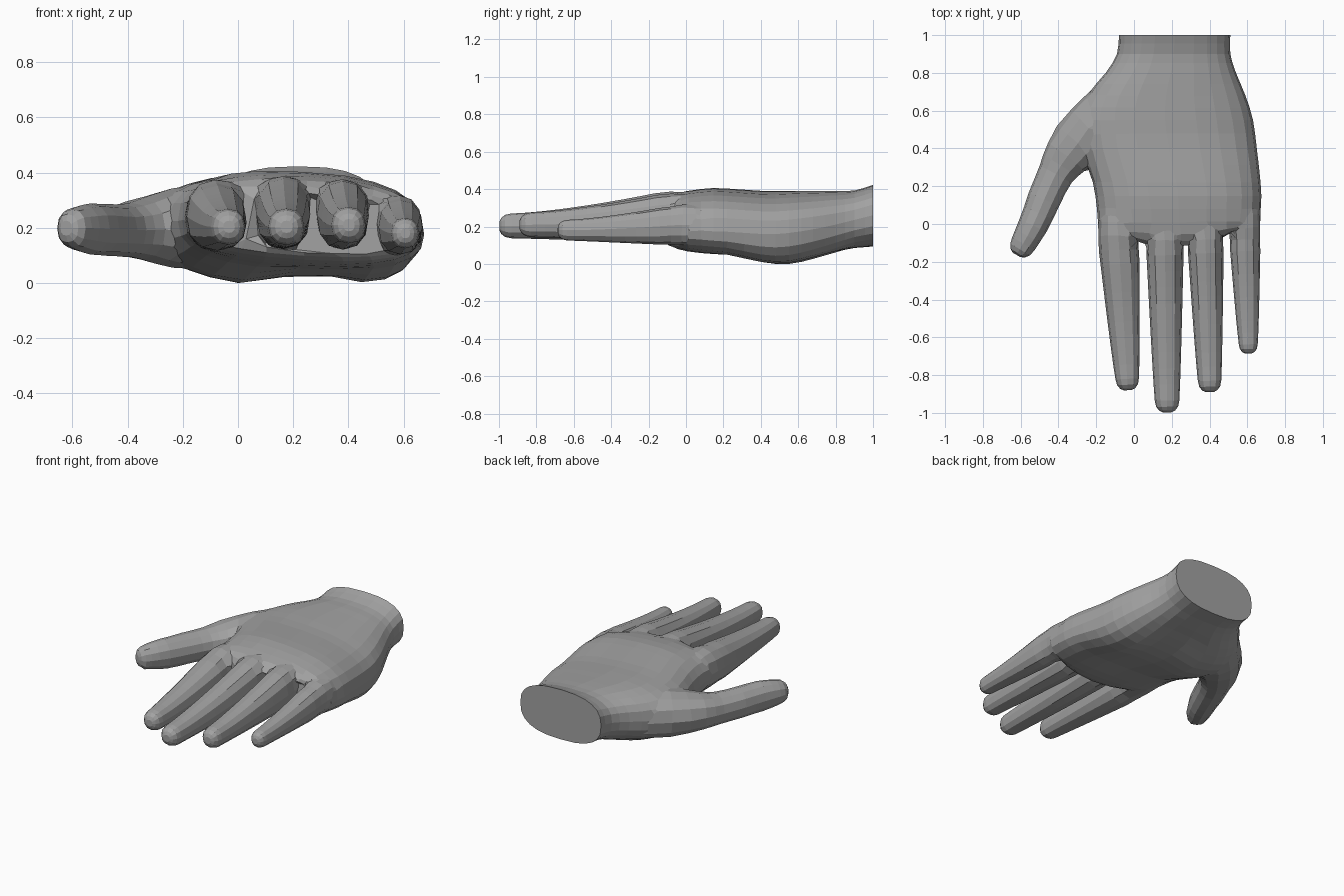
import bpy, bmesh, math
from mathutils import Vector

if "Cube" in bpy.data.objects:
    bpy.data.objects.remove(bpy.data.objects["Cube"])

skin = bpy.data.materials.new("grey skin")
skin.diffuse_color = (0.36, 0.36, 0.36, 1)
skin.use_nodes = True
skin.node_tree.nodes["Principled BSDF"].inputs["Base Color"].default_value = skin.diffuse_color


def resample(rows, steps):
    """Catmull-Rom interpolation through rows of numbers."""
    out = []
    for i in range(len(rows) - 1):
        a, b, c, d = (rows[max(i - 1, 0)], rows[i], rows[i + 1], rows[min(i + 2, len(rows) - 1)])
        for s in range(steps):
            t = s / steps
            out.append([q + 0.5 * t * (r - p + t * (2 * p - 5 * q + 4 * r - e + t * (3 * (q - r) + e - p)))
                        for p, q, r, e in zip(a, b, c, d)])
    return out + [list(rows[-1])]


def unit_section(sides, power):
    """Rounded-box outline inside the unit square."""
    pts = []
    for k in range(sides):
        a = 2 * math.pi * k / sides
        c, s = round(math.cos(a), 6), round(math.sin(a), 6)
        pts.append((math.copysign(abs(c) ** (2 / power), c), math.copysign(abs(s) ** (2 / power), s)))
    return pts


def loft(name, rings):
    """Skin a closed tube over equal-sized rings."""
    bm = bmesh.new()
    loops = [[bm.verts.new(p) for p in ring] for ring in rings]
    n = len(loops[0])
    for a, b in zip(loops, loops[1:]):
        for k in range(n):
            bm.faces.new((a[k], a[(k + 1) % n], b[(k + 1) % n], b[k]))
    bm.faces.new(loops[0])
    bm.faces.new(loops[-1])
    bmesh.ops.recalc_face_normals(bm, faces=bm.faces)
    mesh = bpy.data.meshes.new(name)
    bm.to_mesh(mesh)
    bm.free()
    mesh.materials.append(skin)
    obj = bpy.data.objects.new(name, mesh)
    bpy.context.collection.objects.link(obj)
    return obj


def digit(name, rows):
    """Tube with a blunt domed tip, from rows of x, y, z, half width, half height."""
    x, y, z, hw, hh = rows[-1]
    ahead = (Vector((x, y)) - Vector(rows[-2][:2])).normalized()
    for degrees in (30, 55, 75):
        a = math.radians(degrees)
        reach = ahead * hw * math.sin(a)
        size = math.cos(a) ** 0.8
        rows.append((x + reach.x, y + reach.y, z, hw * size, hh * size))
    rings = []
    for i, (x, y, z, hw, hh) in enumerate(rows):
        p, q = rows[max(i - 1, 0)], rows[min(i + 1, len(rows) - 1)]
        along = Vector((q[0] - p[0], q[1] - p[1], 0)).normalized()
        across = Vector((-along.y, along.x, 0))
        rings.append([Vector((x, y, z)) + across * (u * hw) + Vector((0, 0, v * hh))
                      for u, v in unit_section(12, 2.3)])
    return loft(name, rings)


def finger(name, base, tip):
    """Finger tapering from knuckle to tip, rooted inside the palm."""
    powers = (1, 1, 1.6, .85, 1.3)
    x, y, z, hw, hh = base
    rows = [(x, y + .17, z - .02, hw * .8, hh * .85), (x, y + .08, z - .005, hw * .95, hh * .97)]
    for i in range(11):
        s = 1 - i / 10
        rows.append([t + (b - t) * s ** p for b, t, p in zip(base, tip, powers)])
    return digit(name, rows)


# Palm and wrist: y, left, right, centre z, height above centre, depth below centre
palm_rows = [
    (1.00, -.08, .51, .265, .162, .167),
    (.90, -.09, .51, .250, .152, .158),
    (.80, -.15, .54, .235, .170, .168),
    (.68, -.25, .59, .222, .188, .188),
    (.55, -.30, .63, .215, .200, .206),
    (.40, -.28, .65, .215, .202, .192),
    (.22, -.22, .67, .227, .202, .152),
    (.08, -.20, .675, .230, .200, .140),
    (-.06, -.185, .665, .237, .165, .125),
    (-.12, -.16, .64, .240, .115, .100),
]
palm_rings = []
for y, left, right, centre, top, depth in resample(palm_rows, 2):
    tilt = .05 * min(1, 2 * (1 - y))                                # little-finger side sits lower
    hollow = .9 * max(0, depth - .14) * max(0, min(1, 5 * (.95 - y)))  # valley between the two pads
    bend = 6 * max(0, -y)                                           # knuckle line curves back
    ring = []
    for u, v in unit_section(24, 2.6):
        x = left + (right - left) * (u + 1) / 2
        z = centre - tilt * (u + 1) / 2 + v * (top if v > 0 else depth)
        if v < 0:
            z -= hollow * v * math.exp(-((u - .2) / .35) ** 2)
        ring.append((x, y + bend * (x - .2) ** 2, z))
    palm_rings.append(ring)
hand = loft("hand", palm_rings)

# Fingers: knuckle and tip as x, y, z, half width, half height
parts = [
    finger("index_finger", (-.083, -.06, .252, .112, .135), (-.036, -.82, .208, .062, .065)),
    finger("middle_finger", (.163, -.08, .263, .101, .137), (.175, -.935, .208, .065, .066)),
    finger("ring_finger", (.378, -.08, .256, .097, .133), (.400, -.83, .214, .062, .066)),
    finger("little_finger", (.585, -.02, .215, .086, .112), (.605, -.637, .185, .050, .055)),
]

# Thumb: a curved path out of the palm
thumb_rows = [
    (-.04, .70, .210, .12, .12), (-.225, .51, .203, .155, .150), (-.355, .355, .200, .125, .112),
    (-.413, .265, .195, .097, .096), (-.475, .13, .197, .090, .094), (-.535, -.01, .200, .083, .098),
    (-.588, -.105, .203, .070, .080),
]
parts.append(digit("thumb", resample(thumb_rows, 2)))

# Fuse the digits with the palm
bpy.context.view_layer.objects.active = hand
for part in parts:
    mod = hand.modifiers.new("fuse", 'BOOLEAN')
    mod.operation, mod.solver, mod.object = 'UNION', 'EXACT', part
    bpy.ops.object.modifier_apply(modifier=mod.name)
    bpy.data.objects.remove(part)

# Soften the seams where the digits meet the palm and rest the hand on the ground
bm = bmesh.new()
bm.from_mesh(hand.data)
bmesh.ops.remove_doubles(bm, verts=bm.verts, dist=0.006)
seam = [v for v in bm.verts if -.14 < v.co.y < .7 and (v.co.y < .12 or -.4 < v.co.x < -.1)]
for _ in range(2):
    bmesh.ops.smooth_vert(bm, verts=seam, factor=0.35, use_axis_x=True, use_axis_y=True, use_axis_z=True)
low = min(v.co.z for v in bm.verts)
bmesh.ops.translate(bm, verts=bm.verts, vec=(0, 0, -low))
bm.to_mesh(hand.data)
bm.free()
